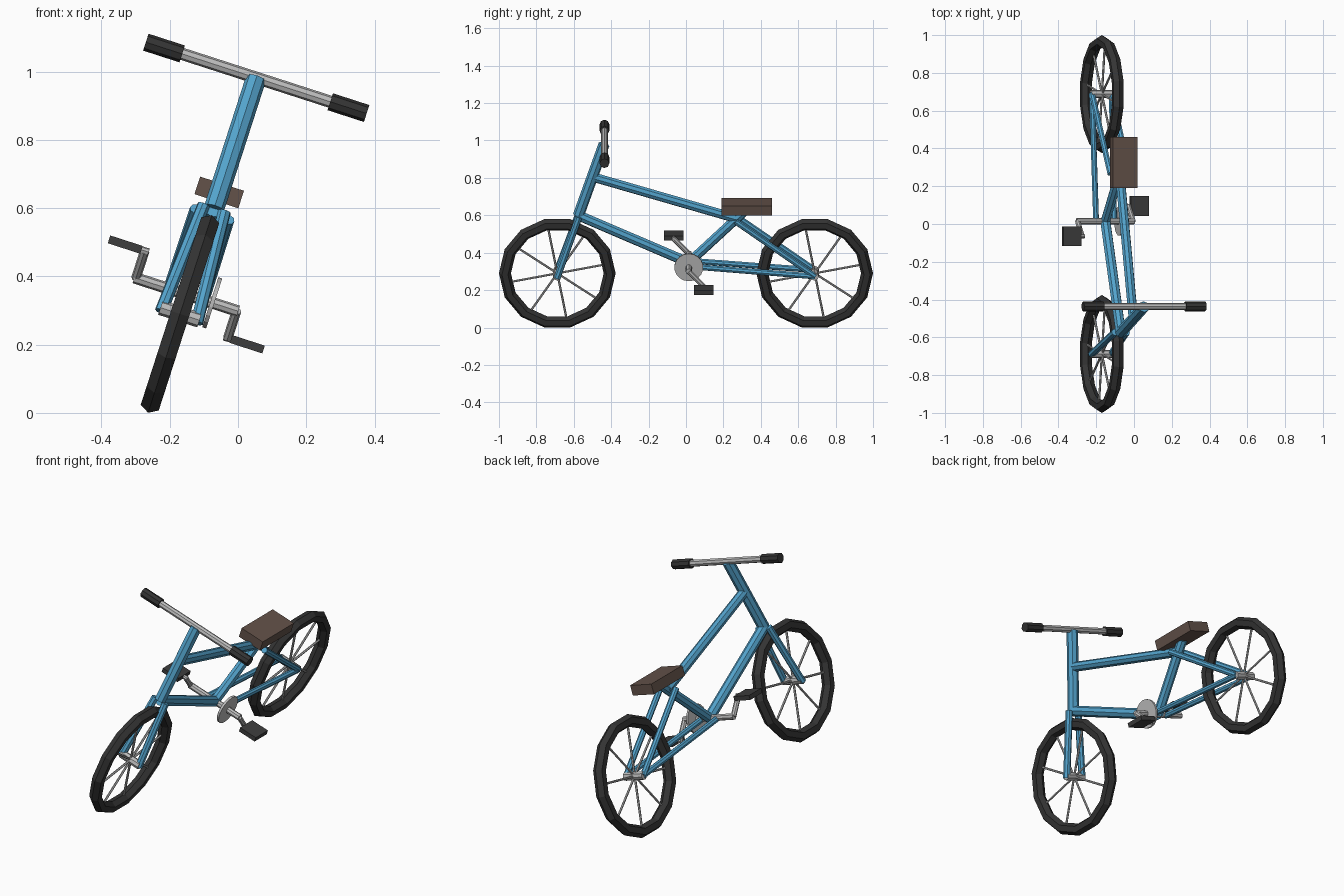
import bpy, bmesh, math
from mathutils import Matrix, Vector

if "Cube" in bpy.data.objects:
    bpy.data.objects.remove(bpy.data.objects["Cube"])

# The bicycle is built upright around the axle line, then leaned sideways.
LEAN = Matrix.Translation((-0.17, 0, 0.29)) @ Matrix.Rotation(math.radians(17.9), 4, 'Y')


def material(name, color):
    m = bpy.data.materials.new(name)
    m.diffuse_color = (*color, 1)
    m.use_nodes = True
    m.node_tree.nodes["Principled BSDF"].inputs["Base Color"].default_value = m.diffuse_color
    return m


BLUE = material("blue_paint", (0.088, 0.37, 0.61))
METAL = material("bare_metal", (0.5, 0.5, 0.5))
RUBBER = material("black_rubber", (0.034, 0.034, 0.034))
PEDAL = material("dark_pedal", (0.047, 0.047, 0.047))
LEATHER = material("brown_leather", (0.125, 0.084, 0.067))


def finish(bm, name, mat):
    bmesh.ops.recalc_face_normals(bm, faces=bm.faces)
    me = bpy.data.meshes.new(name)
    bm.to_mesh(me)
    bm.free()
    me.materials.append(mat)
    ob = bpy.data.objects.new(name, me)
    ob.matrix_world = LEAN
    bpy.context.collection.objects.link(ob)
    return ob


def tubes(name, mat, paths, sides=8):
    """One object from straight tubes given as (start, end, radius)."""
    bm = bmesh.new()
    for a, b, r in paths:
        a, b = Vector(a), Vector(b)
        d = b - a
        mtx = Matrix.Translation((a + b) / 2) @ d.to_track_quat('Z', 'Y').to_matrix().to_4x4()
        bmesh.ops.create_cone(bm, cap_ends=True, segments=sides, radius1=r,
                              radius2=r, depth=d.length, matrix=mtx)
    return finish(bm, name, mat)


def box(name, mat, center, size):
    bm = bmesh.new()
    bmesh.ops.create_cube(bm, size=1, matrix=Matrix.Translation(center) @ Matrix.Diagonal((*size, 1)))
    return finish(bm, name, mat)


def tyre(name, y, major=0.28, minor=0.032, n=14, m=6):
    bm = bmesh.new()
    rings = []
    for i in range(n):
        a = 2 * math.pi * i / n
        ring = []
        for j in range(m):
            b = 2 * math.pi * j / m
            r = major + minor * math.cos(b)
            ring.append(bm.verts.new((minor * math.sin(b), y + r * math.cos(a), r * math.sin(a))))
        rings.append(ring)
    for i in range(n):
        p, q = rings[i], rings[(i + 1) % n]
        for j in range(m):
            k = (j + 1) % m
            bm.faces.new((p[j], p[k], q[k], q[j]))
    return finish(bm, name, RUBBER)


# Wheels: tyre, hub and spokes
for label, y in (("front", -0.688), ("rear", 0.688)):
    tyre(label + "_tyre", y)
    tubes(label + "_hub", METAL, [((-0.06, y, 0), (0.06, y, 0), 0.022)])
    spokes = []
    for i in range(8):
        a = math.radians(11 + 45 * i)
        spokes.append(((0, y, 0), (0, y + 0.265 * math.cos(a), 0.265 * math.sin(a)), 0.006))
    tubes(label + "_spokes", METAL, spokes, 6)

# Main frame
CRANK = Vector((0, 0.015, 0.06))
STEM_TOP = (0, -0.438, 0.725)
CROWN = (0, -0.575, 0.325)
SEAT_JOINT = (0, 0.28, 0.305)
tubes("steering_tube", BLUE, [(CROWN, STEM_TOP, 0.03)])
tubes("top_tube", BLUE, [((0, -0.495, 0.54), SEAT_JOINT, 0.026)])
tubes("down_tube", BLUE, [(CROWN, CRANK, 0.028)])
tubes("seat_tube", BLUE, [(CRANK, (0, 0.32, 0.355), 0.026)])

# Fork legs and rear stays, mirrored left and right
fork, chain_stays, seat_stays = [], [], []
for s in (-1, 1):
    fork.append(((s * 0.055, -0.69, -0.01), (s * 0.032, -0.573, 0.325), 0.019))
    chain_stays.append(((s * 0.05, 0.015, 0.055), (s * 0.055, 0.69, 0), 0.016))
    seat_stays.append(((s * 0.052, 0.265, 0.307), (s * 0.055, 0.69, 0), 0.016))
tubes("fork", BLUE, fork)
tubes("chain_stays", BLUE, chain_stays)
tubes("seat_stays", BLUE, seat_stays)

# Saddle
box("saddle", LEATHER, (0, 0.325, 0.374), (0.135, 0.27, 0.054))

# Handlebar with grips
bar_y, bar_h = -0.436, 0.727
tubes("handlebar", METAL, [((-0.32, bar_y, bar_h), (0.32, bar_y, bar_h), 0.018)])
tubes("grips", RUBBER, [((s * 0.228, bar_y, bar_h), (s * 0.34, bar_y, bar_h), 0.026)
                        for s in (-1, 1)])

# Crank axle, arms, pedals and chainring
crank = [(CRANK + Vector((-0.16, 0, 0)), CRANK + Vector((0.16, 0, 0)), 0.017)]
for s, label in ((-1, "left"), (1, "right")):
    hinge = CRANK + Vector((s * 0.155, 0, 0))
    tip = hinge + Vector((0, s * 0.08, -s * 0.084))
    crank.append((hinge, tip, 0.014))
    crank.append((tip - Vector((s * 0.012, 0, 0)), tip + Vector((s * 0.03, 0, 0)), 0.011))
    box(label + "_pedal", PEDAL, tip + Vector((s * 0.06, 0, 0)), (0.1, 0.105, 0.024))
tubes("crank", METAL, crank)
ring = CRANK + Vector((0.08, 0, 0))
tubes("chainring", METAL, [(ring - Vector((0.006, 0, 0)), ring + Vector((0.006, 0, 0)), 0.077)], 18)
